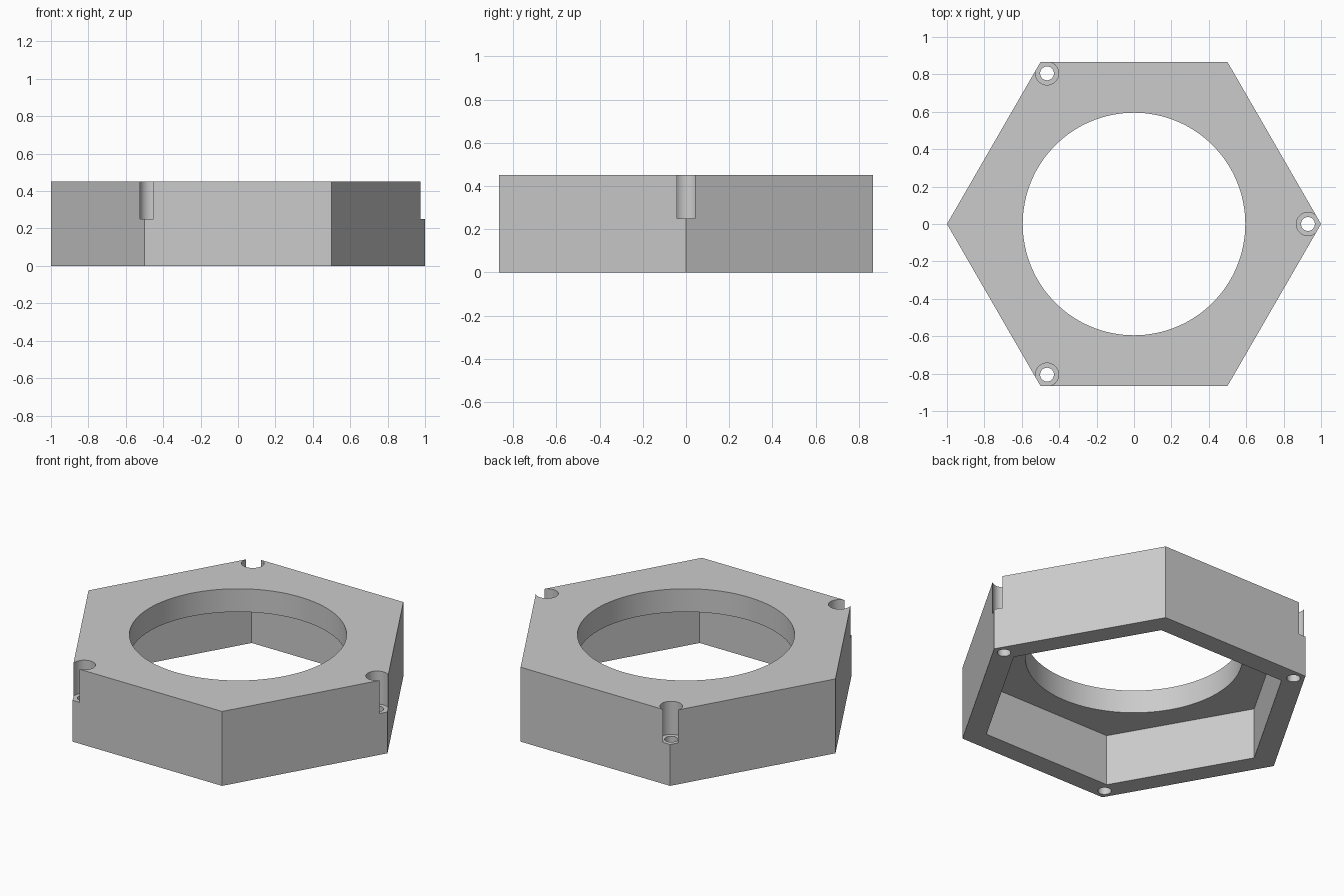
import bpy
from math import radians

cube = bpy.data.objects.get("Cube")
if cube:
    bpy.data.objects.remove(cube, do_unlink=True)

HEIGHT = 0.45
POCKET = 0.31      # depth of the hexagonal pocket underneath
SEAT = 0.25        # height of the counterbore floor
SCREW_R = 0.93     # distance of the screw holes from the centre

grey = bpy.data.materials.new("plain grey")
grey.use_nodes = True
colour = (0.6, 0.6, 0.6, 1)
grey.diffuse_color = colour
grey.node_tree.nodes["Principled BSDF"].inputs["Base Color"].default_value = colour


def prism(name, sides, radius, z0, z1, turn=0):
    """Upright prism or cylinder between two heights."""
    bpy.ops.mesh.primitive_cylinder_add(
        vertices=sides, radius=radius, depth=z1 - z0,
        location=(0, 0, (z0 + z1) / 2), rotation=(0, 0, radians(turn)))
    ob = bpy.context.object
    ob.name = name
    bpy.ops.object.transform_apply(location=True, rotation=True, scale=True)
    return ob


def cut(body, cutter):
    """Subtract the cutter from the body and remove it."""
    cutter.hide_render = True
    mod = body.modifiers.new("cut", "BOOLEAN")
    mod.operation = "DIFFERENCE"
    mod.solver = "EXACT"
    mod.object = cutter
    bpy.context.view_layer.objects.active = body
    bpy.ops.object.modifier_apply(modifier=mod.name)
    bpy.data.objects.remove(cutter, do_unlink=True)


def place(ob, angle):
    """Move a cutter to a corner of the hexagon."""
    ob.rotation_euler.z = radians(angle)
    bpy.context.view_layer.update()
    return ob


# Hexagonal housing with a pocket below and a round opening above
body = prism("hexagonal_housing", 6, 1, 0, HEIGHT, 30)
body.data.materials.append(grey)
cut(body, prism("pocket_cutter", 6, 0.86, -0.1, POCKET, 30))
cut(body, prism("opening_cutter", 128, 0.595, 0.2, 0.6))

# Counterbored screw holes at three corners, with the thin tip cleared away
for angle in (0, 120, 240):
    for name, radius, z0 in (("counterbore_cutter", 0.062, SEAT),
                             ("screw_hole_cutter", 0.037, -0.1)):
        cutter = prism(name, 48, radius, z0, 0.6)
        for v in cutter.data.vertices:
            v.co.x += SCREW_R
        cut(body, place(cutter, angle))
    bpy.ops.mesh.primitive_cube_add(size=1)
    tip = bpy.context.object
    tip.name = "tip_cutter"
    for v in tip.data.vertices:
        v.co.x = 0.95 if v.co.x < 0 else 1.1
        v.co.y *= 0.06
        v.co.z = SEAT if v.co.z < 0 else 0.6
    cut(body, place(tip, angle))

# Smooth round walls, sharp flat edges
bpy.ops.object.select_all(action="DESELECT")
body.select_set(True)
bpy.context.view_layer.objects.active = body
bpy.ops.object.shade_smooth_by_angle(angle=radians(25))
